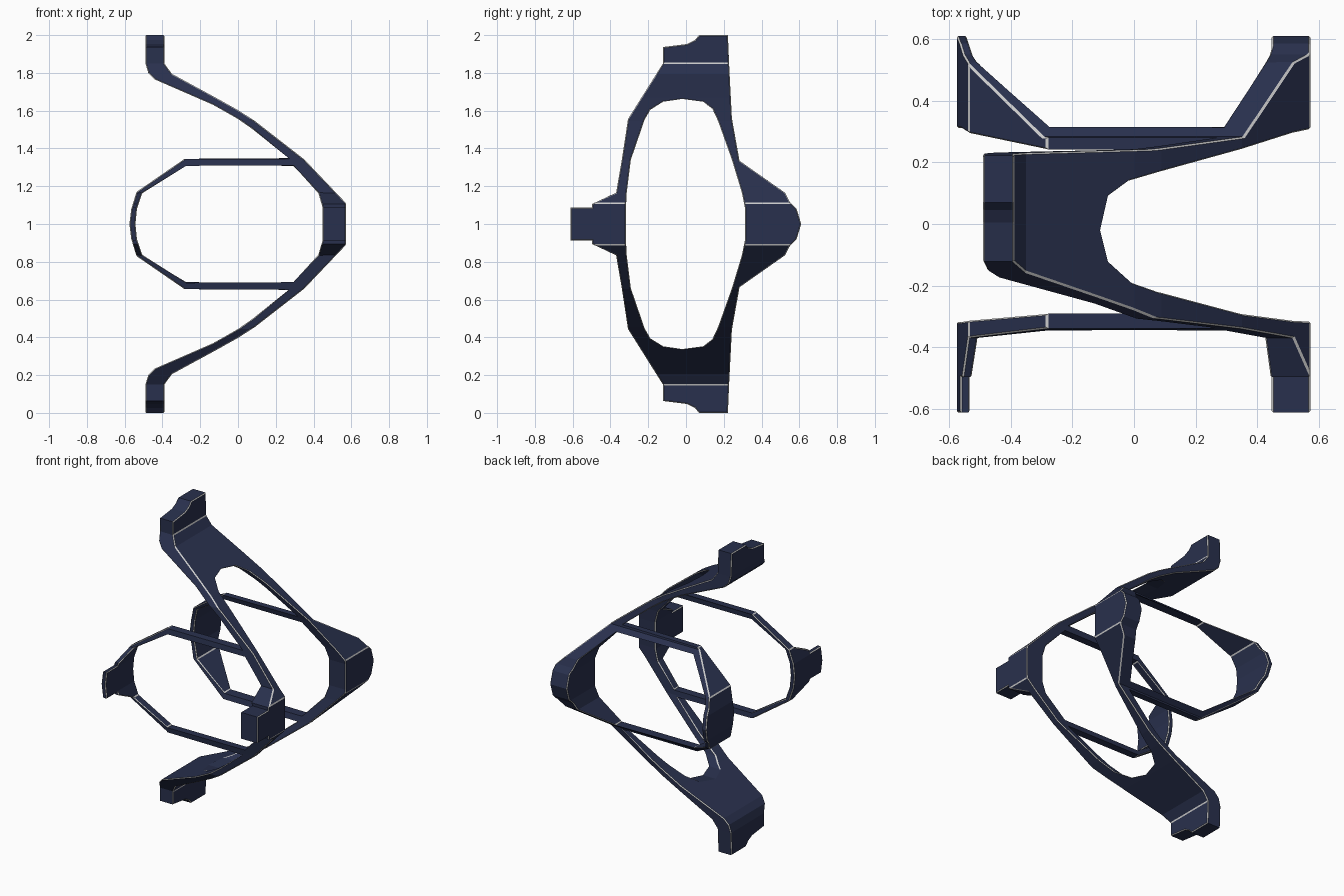
import bpy, bmesh

if "Cube" in bpy.data.objects:
    bpy.data.objects.remove(bpy.data.objects["Cube"])


def paint(name, rgb):
    mat = bpy.data.materials.new(name)
    mat.diffuse_color = (*rgb, 1)
    mat.use_nodes = True
    mat.node_tree.nodes["Principled BSDF"].inputs["Base Color"].default_value = mat.diffuse_color
    return mat


def mirrored(upper):
    """Close a profile by reflecting its upper half about z = 1."""
    return upper + [(a, 2 - z) for a, z in reversed(upper) if abs(z - 1) > 1e-6]


def prism(name, profile, place):
    """Extrude a 2D profile; place(a, z, t) gives the 3D point for t = -1 or 1."""
    bm = bmesh.new()
    ends = [[bm.verts.new(place(a, z, t)) for a, z in profile] for t in (-1, 1)]
    n = len(profile)
    bm.faces.new(ends[0])
    bm.faces.new(ends[1][::-1])
    for i in range(n):
        j = (i + 1) % n
        bm.faces.new((ends[0][j], ends[0][i], ends[1][i], ends[1][j]))
    bmesh.ops.recalc_face_normals(bm, faces=bm.faces)
    mesh = bpy.data.meshes.new(name)
    bm.to_mesh(mesh)
    bm.free()
    obj = bpy.data.objects.new(name, mesh)
    bpy.context.collection.objects.link(obj)
    return obj


def along_y(x, z, t):
    return (x, t, z)


def along_x(y, z, t):
    return (t, y, z)


# Front profile: two swept arms with a closed ring, and the ring opening
front_outer = [(-0.575, 1.0), (-0.565, 1.08), (-0.537, 1.17), (-0.283, 1.345),
               (0.275, 1.345), (0.08, 1.5), (0.0, 1.556), (-0.13, 1.63),
               (-0.44, 1.765), (-0.475, 1.8), (-0.49, 1.85), (-0.49, 2.0),
               (-0.39, 2.0), (-0.39, 1.85), (-0.35, 1.795), (-0.12, 1.67),
               (0.0, 1.603), (0.09, 1.545), (0.35, 1.343), (0.572, 1.11)]
front_hole = [(-0.543, 1.0), (-0.535, 1.08), (-0.507, 1.163), (-0.278, 1.308),
              (0.295, 1.308), (0.425, 1.165), (0.447, 1.09)]

# Side profile: waisted outline and its long opening
side_outer = [(-0.612, 1.087), (-0.497, 1.087), (-0.497, 1.106), (-0.37, 1.165),
              (-0.34, 1.34), (-0.307, 1.556), (-0.122, 1.85), (-0.122, 1.937),
              (0.005, 1.953), (0.045, 1.973), (0.07, 2.0), (0.075, 2.1),
              (0.222, 2.1), (0.222, 2.0), (0.228, 1.85), (0.243, 1.56),
              (0.283, 1.335), (0.525, 1.165), (0.55, 1.116), (0.585, 1.082),
              (0.61, 1.0)]
side_hole = [(-0.318, 1.085), (-0.314, 1.165), (-0.292, 1.34), (-0.22, 1.55),
             (-0.19, 1.605), (-0.12, 1.648), (-0.02, 1.662), (0.09, 1.648),
             (0.14, 1.61), (0.17, 1.545), (0.243, 1.34), (0.296, 1.165),
             (0.312, 1.085)]

# Frame is the front profile crossed with the side profile
frame = prism("frame", mirrored(front_outer), along_y)
cutters = [
    ("ring_cutter", [(x, z) for x, z in mirrored(front_hole)],
     lambda x, z, t: (x, 1.2 * t, z), "DIFFERENCE"),
    ("side_outline_cutter", mirrored(side_outer), along_x, "INTERSECT"),
    ("side_hole_cutter", mirrored(side_hole),
     lambda y, z, t: (1.2 * t, y, z), "DIFFERENCE"),
]
helpers = []
for name, profile, place, operation in cutters:
    cutter = prism(name, profile, place)
    cutter.hide_render = True
    mod = frame.modifiers.new(name, "BOOLEAN")
    mod.operation, mod.solver, mod.object = operation, "EXACT", cutter
    helpers.append(cutter)

depsgraph = bpy.context.evaluated_depsgraph_get()
mesh = bpy.data.meshes.new_from_object(frame.evaluated_get(depsgraph))
frame.modifiers.clear()
frame.data = mesh
for cutter in helpers:
    bpy.data.objects.remove(cutter)

# Navy body with narrow pale chamfers on the profile edges
mesh.materials.clear()
mesh.materials.append(paint("navy", (0.022, 0.03, 0.075)))
mesh.materials.append(paint("pale_edge", (0.6, 0.6, 0.58)))
bm = bmesh.new()
bm.from_mesh(mesh)
bmesh.ops.remove_doubles(bm, verts=bm.verts, dist=0.0005)
for face in bm.faces:
    face.material_index = 0
    face.smooth = False
sharp = []
for edge in bm.edges:
    direction = (edge.verts[1].co - edge.verts[0].co).normalized()
    if len(edge.link_faces) == 2 and edge.calc_face_angle() > 0.52 and abs(direction.x) < 0.97:
        sharp.append(edge)
bmesh.ops.bevel(bm, geom=sharp, offset=0.005, offset_type="OFFSET", segments=1,
                affect="EDGES", clamp_overlap=False, material=1)
bm.to_mesh(mesh)
bm.free()
